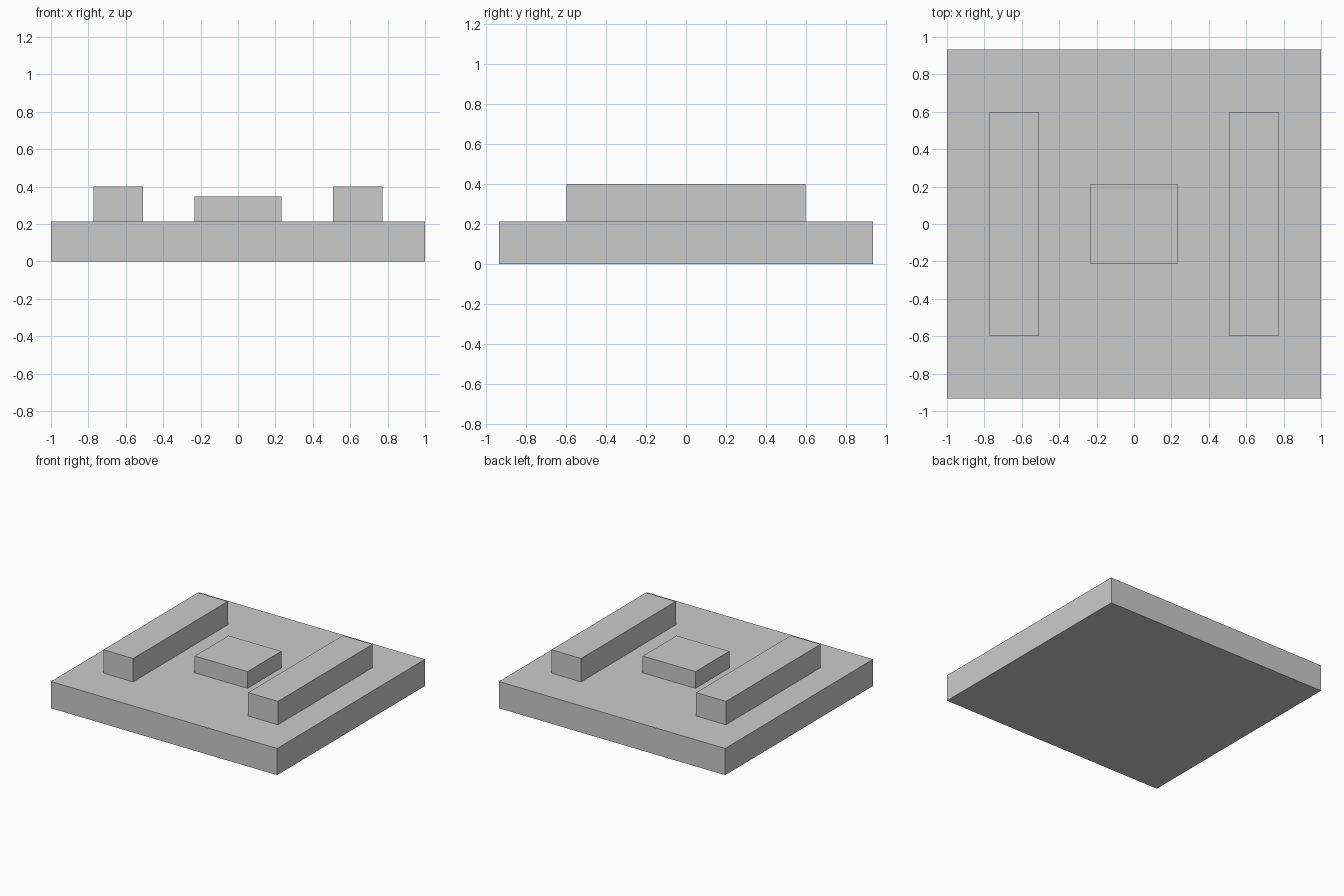
import bpy

cube = bpy.data.objects.get("Cube")
if cube:
    bpy.data.objects.remove(cube, do_unlink=True)

# Single plain grey
grey = bpy.data.materials.new("light_grey")
grey.use_nodes = True
colour = (0.6, 0.6, 0.6, 1)
grey.diffuse_color = colour
grey.node_tree.nodes["Principled BSDF"].inputs["Base Color"].default_value = colour


def block(name, x, width, depth, bottom, top):
    """Box centred on y = 0, spanning bottom to top."""
    bpy.ops.mesh.primitive_cube_add(size=1, location=(x, 0, (bottom + top) / 2))
    obj = bpy.context.object
    obj.name = name
    obj.scale = (width, depth, top - bottom)
    bpy.ops.object.transform_apply(location=False, rotation=False, scale=True)
    obj.data.materials.append(grey)
    return obj


BASE_TOP = 0.213

# Slab, raised middle pad and the two side rails
block("base_slab", 0, 2, 1.867, 0, BASE_TOP)
block("centre_pad", 0, 0.467, 0.427, BASE_TOP, 0.347)
for side, sign in (("left", 1), ("right", -1)):
    block(side + "_rail", sign * 0.64, 0.263, 1.195, BASE_TOP, 0.4)
